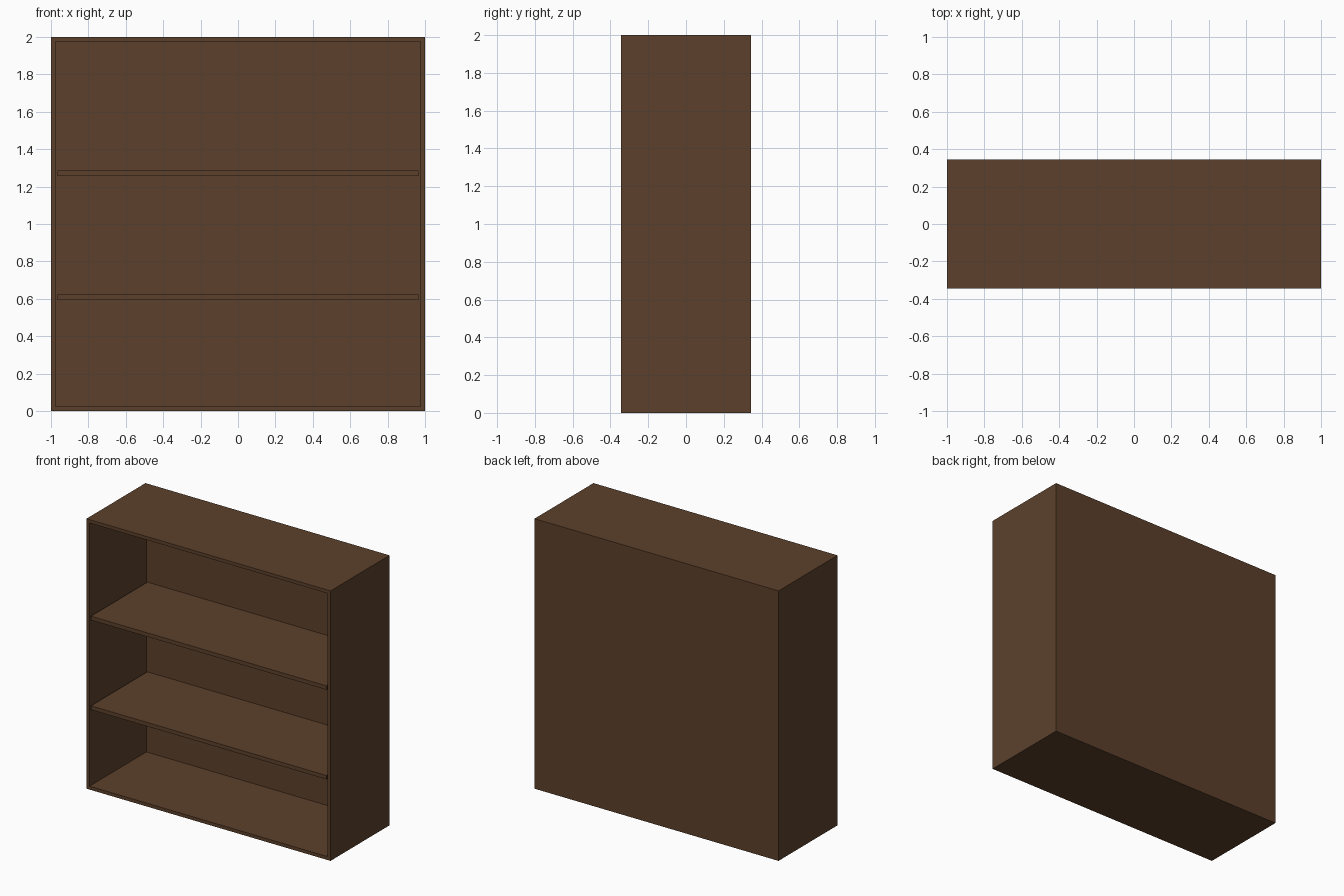
import bpy, bmesh
from mathutils import Matrix, Vector

if "Cube" in bpy.data.objects:
    bpy.data.objects.remove(bpy.data.objects["Cube"])

W, D, H = 2.0, 0.69, 2.0     # outer size
T = 0.025                    # panel thickness

brown = bpy.data.materials.new("dark_brown_wood")
brown.diffuse_color = (0.107, 0.051, 0.024, 1)
brown.use_nodes = True
brown.node_tree.nodes["Principled BSDF"].inputs["Base Color"].default_value = brown.diffuse_color


def box_bmesh(lo, hi):
    lo, hi = Vector(lo), Vector(hi)
    bm = bmesh.new()
    m = Matrix.Translation((lo + hi) / 2) @ Matrix.Diagonal((*(hi - lo), 1))
    bmesh.ops.create_cube(bm, size=1, matrix=m)
    bm.normal_update()
    return bm


def finish(bm, name):
    mesh = bpy.data.meshes.new(name)
    bm.to_mesh(mesh)
    bm.free()
    mesh.materials.append(brown)
    ob = bpy.data.objects.new(name, mesh)
    bpy.context.collection.objects.link(ob)
    return ob


# Case: solid block whose front face is inset and pushed back to the rear panel
bm = box_bmesh((-W / 2, -D / 2, 0), (W / 2, D / 2, H))
front = min(bm.faces, key=lambda f: f.calc_center_median().y)
bmesh.ops.inset_region(bm, faces=[front], thickness=T, use_even_offset=True)
ext = bmesh.ops.extrude_discrete_faces(bm, faces=[front])
bmesh.ops.translate(bm, vec=(0, D - T, 0), verts=ext["faces"][0].verts)
finish(bm, "bookcase_case")

# Two loose shelves, slightly narrower than the opening
for name, z in (("lower_shelf", 0.593), ("upper_shelf", 1.257)):
    finish(box_bmesh((-0.966, -D / 2 + 0.003, z),
                     (0.966, D / 2 - T - 0.002, z + 0.029)), name)
